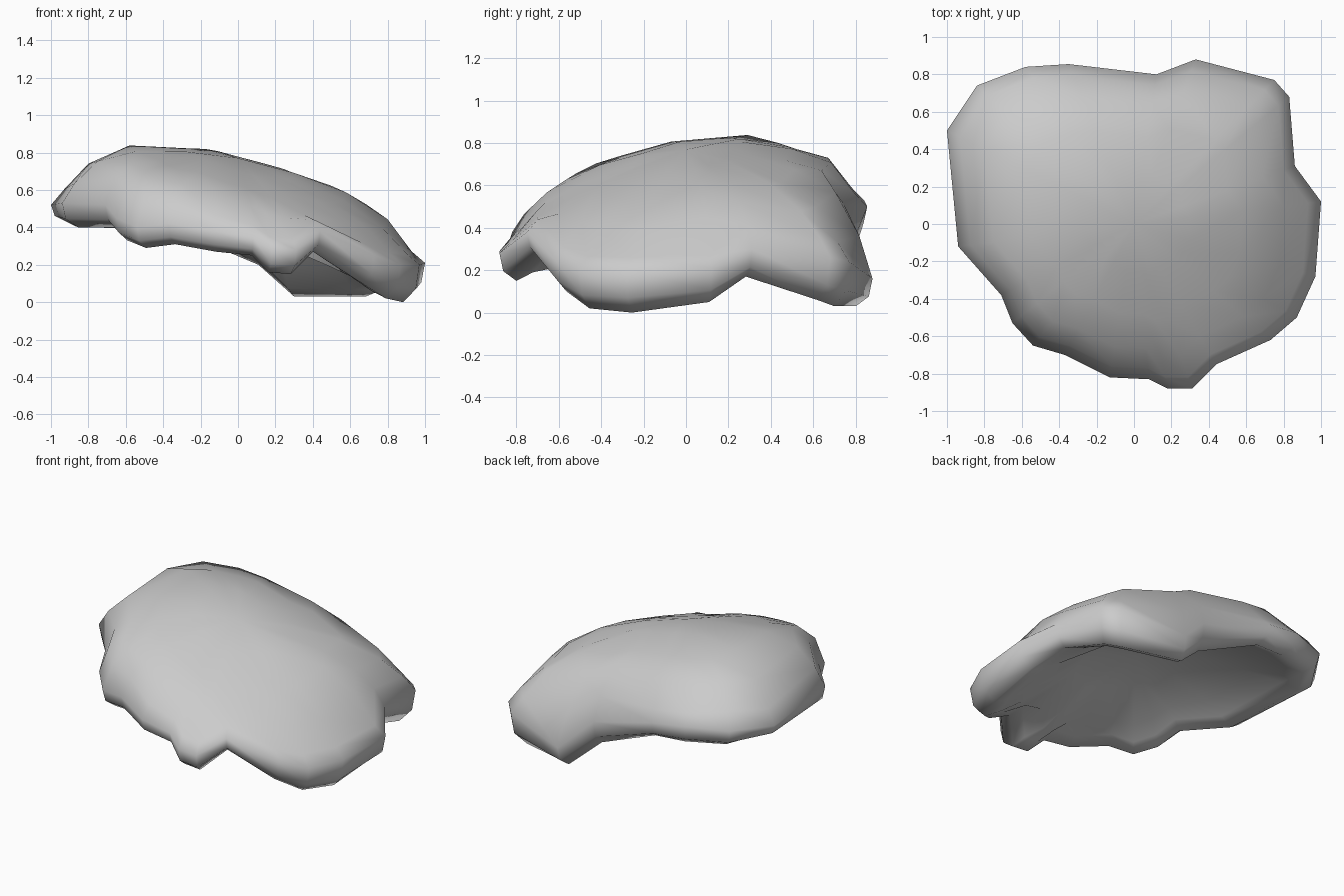
import bpy, bmesh

if "Cube" in bpy.data.objects:
    bpy.data.objects.remove(bpy.data.objects["Cube"])

# Rim outline, counter-clockwise: x, y, height of widest point, height of underside
RIM = [
    (1.0, .12, .21, .05), (.86, .31, .30, .17), (.83, .68, .26, .06), (.75, .77, .24, .03),
    (.33, .88, .16, .03), (.12, .80, .36, .20), (-.35, .855, .50, .38), (-.58, .84, .53, .39),
    (-.84, .74, .53, .40), (-1.0, .50, .52, .43), (-.94, -.12, .53, .40), (-.71, -.38, .52, .40),
    (-.65, -.53, .45, .33), (-.54, -.65, .40, .29), (-.37, -.70, .42, .31), (-.13, -.82, .38, .27),
    (.08, -.83, .35, .25), (.18, -.88, .29, .16), (.31, -.88, .28, .15), (.44, -.75, .38, .27),
    (.73, -.62, .25, .10), (.87, -.50, .20, .02), (.97, -.28, .20, .00),
]
# Crest heights seen from the front (along x) and from the side (along y)
ALONG_X = [(-1, .53), (-.96, .65), (-.78, .78), (-.62, .84), (-.15, .82), (.3, .70), (.57, .60), (.8, .45), (1, .2)]
ALONG_Y = [(-.88, .34), (-.82, .46), (-.72, .57), (-.42, .71), (0, .83), (.3, .84), (.66, .75), (.88, .5)]


def sample(curve, t):
    for (a, va), (b, vb) in zip(curve, curve[1:]):
        if t <= b:
            return va + (vb - va) * (t - a) / (b - a)
    return curve[-1][1]


def dome(x, y):
    return sample(ALONG_X, x) + sample(ALONG_Y, y) - .84


def mix(a, b, t):
    return a + (b - a) * t


bm = bmesh.new()


def ring(scale, height):
    return [bm.verts.new((x * scale, y * scale, height(x * scale, y * scale, mid, bot)))
            for x, y, mid, bot in RIM]


# Crown, rounded rim and hollow underside as concentric rings
rings = [
    ring(.30, lambda x, y, m, b: dome(x, y)),
    ring(.58, lambda x, y, m, b: dome(x, y)),
    ring(.80, lambda x, y, m, b: dome(x, y)),
    ring(.93, lambda x, y, m, b: max(mix(dome(x, y), m, .25), m + .06)),
    ring(1.0, lambda x, y, m, b: m),
    ring(.98, lambda x, y, m, b: mix(m, b, .65)),
    ring(.91, lambda x, y, m, b: b),
    ring(.82, lambda x, y, m, b: b + .04),
    ring(.68, lambda x, y, m, b: mix(b, dome(x, y) - .25, .6)),
    ring(.36, lambda x, y, m, b: dome(x, y) - .25),
]
n = len(RIM)
for upper, lower in zip(rings, rings[1:]):
    for i in range(n):
        j = (i + 1) % n
        bm.faces.new((upper[i], lower[i], lower[j], upper[j]))
for loop, z in ((rings[0], dome(0, 0)), (rings[-1], dome(0, 0) - .24)):
    centre = bm.verts.new((0, 0, z))
    for i in range(n):
        bm.faces.new((centre, loop[i], loop[(i + 1) % n]))
bmesh.ops.recalc_face_normals(bm, faces=bm.faces)
for face in bm.faces:
    face.smooth = True

mesh = bpy.data.meshes.new("domed_shell")
bm.to_mesh(mesh)
bm.free()
shell = bpy.data.objects.new("domed_shell", mesh)
bpy.context.collection.objects.link(shell)
